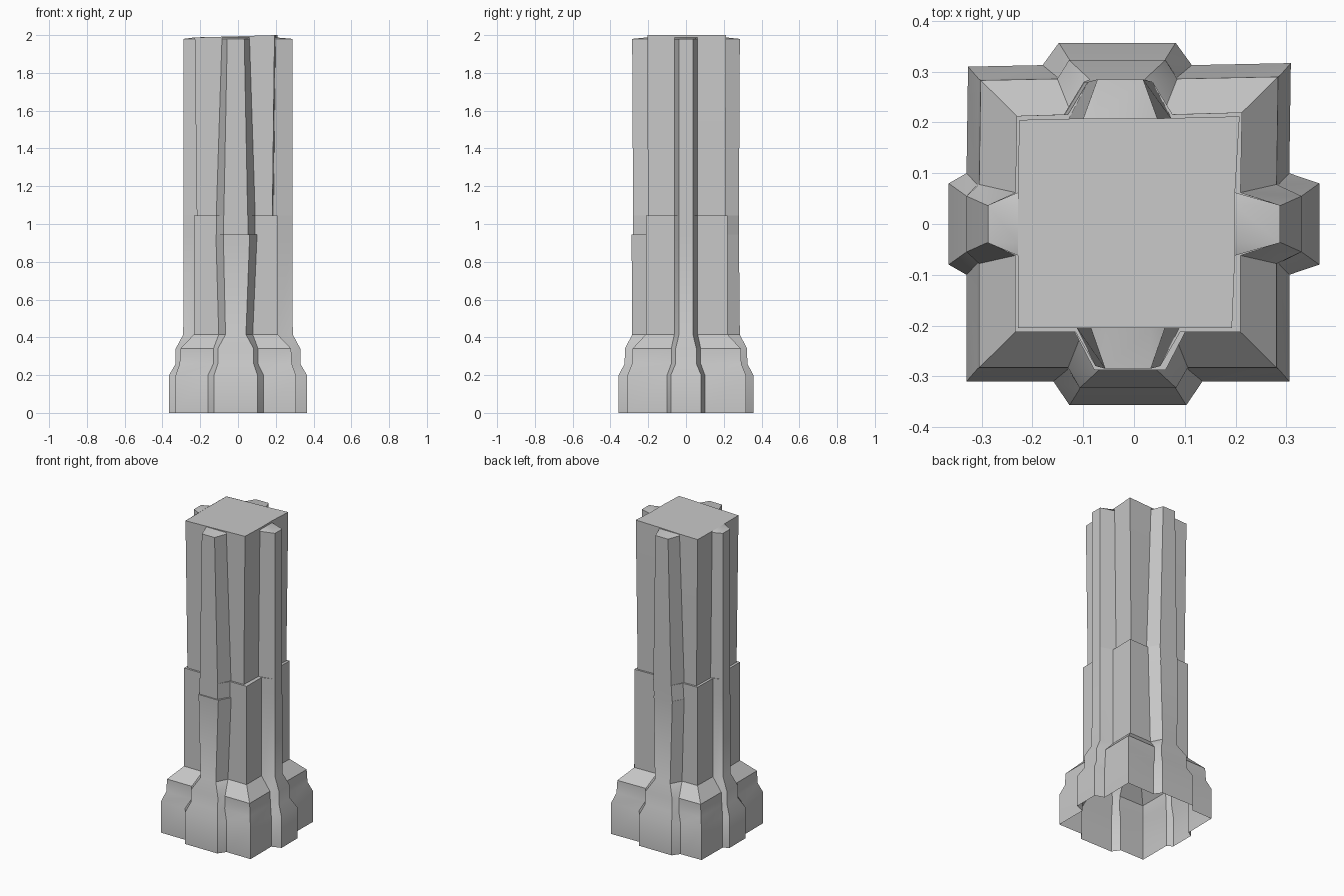
import bpy
import bmesh
from mathutils import Vector

cube = bpy.data.objects.get("Cube")
if cube:
    bpy.data.objects.remove(cube, do_unlink=True)

stone = bpy.data.materials.new("grey stone")
stone.use_nodes = True
colour = (0.58, 0.58, 0.58, 1)
stone.diffuse_color = colour
stone.node_tree.nodes["Principled BSDF"].inputs["Base Color"].default_value = colour

# Each level: height, wall half width and half depth,
# front/back rib reach, outer and inner half width, side rib the same,
# and how far the lower front rib stands proud.
LEVELS = [
    (0, .318, .31, .357, .115, .147, .365, .08, .1, 0),
    (.2, .318, .31, .357, .115, .147, .365, .08, .1, 0),
    (.26, .297, .286, .325, .095, .118, .33, .055, .078, 0),
    (.34, .293, .283, .323, .095, .118, .33, .055, .078, 0),
    (.415, .222, .213, .285, .054, .09, .29, .037, .062, 0),
    (.945, .222, .213, .28, .066, .105, .288, .037, .062, .008),
    (.945, .222, .213, .28, .064, .103, .288, .037, .062, 0),
    (1.045, .222, .213, .28, .064, .103, .288, .037, .062, 0),
    (1.045, .206, .201, .28, .063, .103, .288, .037, .062, 0),
    (1.98, .217, .205, .285, .045, .073, .288, .037, .062, 0),
]
SHIFT = -.012


def rib(wall, reach, outer, inner):
    """Trapezoid rib as (along wall, away from wall) pairs."""
    return [(-inner, wall), (-outer, reach), (outer, reach), (inner, wall)]


def outline(z, hx, hy, fd, fo, fi, sd, so, si, step):
    """Cross-shaped outline, anticlockwise from the front right-hand corner."""
    chip = .012 if z > 1.04 and hx < .22 else 0
    back_shift = -.033 if z < 1 else -.027
    pts = [(SHIFT - hx, -hy)]
    for i, (u, d) in enumerate(rib(hy, fd + step, fo, fi)):
        pts.append((u - .012 + (step if i > 1 else 0), -d))
    pts.append((SHIFT + hx - chip, -hy))
    for u, d in rib(hx + SHIFT - chip / 2, sd, so, si):
        pts.append((d, u))
    pts.append((SHIFT + hx + .003, hy + .007))
    for u, d in rib(hy + .003, fd, fo, fi):
        pts.append((back_shift - u, d))
    pts.append((SHIFT - hx + .003, hy))
    for u, d in rib(hx - SHIFT, sd, so, si):
        pts.append((-d, -u))
    return [Vector((x, y, z)) for x, y in pts]


# Ribbed shaft and flared foot, one open-bottomed shell
bm = bmesh.new()
loops = [outline(*level) for level in LEVELS]

# The ribs end in shallow slopes that run back to the shaft walls
z, hx, hy, fd, fo, fi, sd, so, si, step = LEVELS[-1]
collapsed = outline(1.988, hx, hy, hy, fo, fi, hx, so, si, 0)
for i in range(6, 10):
    collapsed[i].x = loops[-1][6].x
for i in range(11, 15):
    collapsed[i].y = loops[-1][11].y
for i in range(16, 20):
    collapsed[i].x = loops[-1][16].x
loops.append(collapsed)

# Slightly tilted top
loops.append([Vector((p.x, p.y, 1.994 + .03 * p.x)) for p in collapsed])

rings = [[bm.verts.new(p) for p in loop] for loop in loops]
for low, high in zip(rings, rings[1:]):
    count = len(low)
    for i in range(count):
        j = (i + 1) % count
        bm.faces.new((low[i], low[j], high[j], high[i]))
bm.faces.new(rings[-1])
bmesh.ops.remove_doubles(bm, verts=bm.verts, dist=.0001)
bmesh.ops.dissolve_degenerate(bm, edges=bm.edges, dist=.0001)

mesh = bpy.data.meshes.new("pillar")
bm.to_mesh(mesh)
bm.free()
mesh.materials.append(stone)
pillar = bpy.data.objects.new("stone_pillar", mesh)
bpy.context.collection.objects.link(pillar)

# Soft bends along the ribs, crisp corners elsewhere
bpy.ops.object.select_all(action="DESELECT")
pillar.select_set(True)
bpy.context.view_layer.objects.active = pillar
bpy.ops.object.shade_smooth_by_angle(angle=.65)
